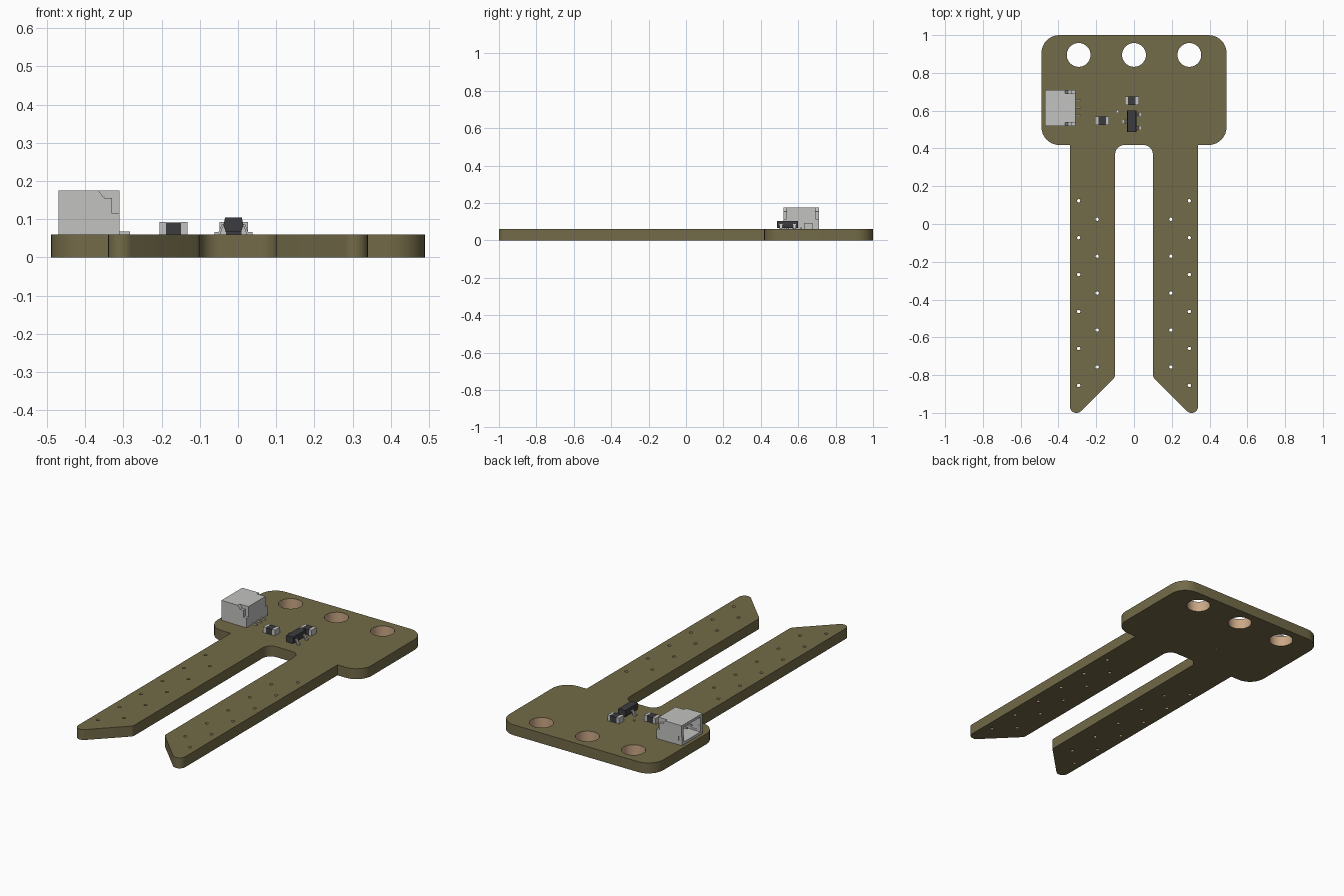
import bpy, bmesh, math
from mathutils import Vector

if "Cube" in bpy.data.objects:
    bpy.data.objects.remove(bpy.data.objects["Cube"])


def material(name, rgb):
    m = bpy.data.materials.new(name)
    m.diffuse_color = (*rgb, 1)
    m.use_nodes = True
    m.node_tree.nodes["Principled BSDF"].inputs["Base Color"].default_value = m.diffuse_color
    return m


OLIVE = material("olive board", (0.17, 0.145, 0.065))
COPPER = material("copper plating", (0.60, 0.39, 0.24))
GREY = material("light grey", (0.54, 0.54, 0.53))
BLACK = material("dark grey", (0.045, 0.045, 0.05))


def finish(bm, name, mats):
    bmesh.ops.recalc_face_normals(bm, faces=bm.faces)
    me = bpy.data.meshes.new(name)
    bm.to_mesh(me)
    bm.free()
    for m in mats:
        me.materials.append(m)
    ob = bpy.data.objects.new(name, me)
    bpy.context.collection.objects.link(ob)
    bpy.ops.object.select_all(action='DESELECT')
    ob.select_set(True)
    bpy.context.view_layer.objects.active = ob
    bpy.ops.object.shade_smooth_by_angle(angle=math.radians(30))
    return ob


def add_box(bm, x0, x1, y0, y1, z0, z1):
    vs = bmesh.ops.create_cube(bm, size=1)['verts']
    for v in vs:
        v.co = ((x0 + x1) / 2 + v.co.x * (x1 - x0),
                (y0 + y1) / 2 + v.co.y * (y1 - y0),
                (z0 + z1) / 2 + v.co.z * (z1 - z0))


def boxes(name, mat, items):
    bm = bmesh.new()
    for b in items:
        add_box(bm, *b)
    return finish(bm, name, [mat])


def add_prism(bm, profile, y0, y1):
    """Extrude an (x, z) profile along y."""
    a = [bm.verts.new((x, y0, z)) for x, z in profile]
    b = [bm.verts.new((x, y1, z)) for x, z in profile]
    bm.faces.new(a)
    bm.faces.new(b[::-1])
    n = len(a)
    for i in range(n):
        j = (i + 1) % n
        bm.faces.new((a[i], b[i], b[j], a[j]))


def fillet(corners, steps=8):
    """Round the corners of a closed outline given as (x, y, radius)."""
    out = []
    for i, (x, y, r) in enumerate(corners):
        p = Vector((x, y))
        if r == 0:
            out.append(p)
            continue
        u = (Vector(corners[i - 1][:2]) - p).normalized()
        w = (Vector(corners[(i + 1) % len(corners)][:2]) - p).normalized()
        half = u.angle(w) / 2
        c = p + (u + w).normalized() * (r / math.sin(half))
        s = p + u * (r / math.tan(half)) - c
        e = p + w * (r / math.tan(half)) - c
        sweep = math.pi - 2 * half
        for k in range(steps + 1):
            t = k / steps
            out.append(c + (s * math.sin((1 - t) * sweep) + e * math.sin(t * sweep)) / math.sin(sweep))
    return out


def circle(x, y, r, n):
    return [Vector((x + r * math.cos(2 * math.pi * i / n), y + r * math.sin(2 * math.pi * i / n)))
            for i in range(n)]


# Circuit board: rounded head with two pointed prongs
T = 0.06
half = [(0.49, 1.0, 0.095), (0.49, 0.418, 0.095), (0.34, 0.418, 0),
        (0.34, -1.05, 0.035), (0.10, -0.81, 0.03), (0.10, 0.418, 0.05)]
outline = fillet(half + [(-x, y, r) for x, y, r in reversed(half)])

# Mounting holes, prong holes and one via
loops = [(outline, 0)]
for x in (-0.293, 0, 0.293):
    loops.append((circle(x, 0.895, 0.063, 40), 1))
for s in (-1, 1):
    for i in range(6):
        loops.append((circle(s * 0.293, 0.123 - 0.1955 * i, 0.009, 12), 1))
    for i in range(5):
        loops.append((circle(s * 0.195, 0.025 - 0.1955 * i, 0.009, 12), 1))
loops.append((circle(-0.087, 0.595, 0.006, 12), 1))

bm = bmesh.new()
cap_edges = ([], [])
for pts, mat in loops:
    rings = [[bm.verts.new((p.x, p.y, z)) for p in pts] for z in (0, T)]
    n = len(pts)
    for i in range(n):
        j = (i + 1) % n
        for ring, edges in zip(rings, cap_edges):
            edges.append(bm.edges.new((ring[i], ring[j])))
        f = bm.faces.new((rings[0][i], rings[0][j], rings[1][j], rings[1][i]))
        f.material_index = mat
for edges, up in zip(cap_edges, (-1, 1)):
    bmesh.ops.triangle_fill(bm, use_beauty=True, use_dissolve=False, edges=edges, normal=(0, 0, up))
finish(bm, "circuit_board", [OLIVE, COPPER])

# Cable connector: open towards -x, with stepped side walls
bm = bmesh.new()
wall = [(-0.41, T), (-0.31, T), (-0.31, 0.115), (-0.33, 0.115), (-0.33, 0.155),
        (-0.35, 0.155), (-0.365, 0.175), (-0.47, 0.175), (-0.47, 0.11),
        (-0.45, 0.11), (-0.45, 0.085), (-0.41, 0.085)]
tab = [(-0.47, T), (-0.41, T), (-0.41, 0.085), (-0.45, 0.085), (-0.45, 0.11), (-0.47, 0.11)]
for y0, y1, d in ((0.52, 0.538, 1), (0.692, 0.71, -1)):
    add_prism(bm, wall, y0, y1)
    add_prism(bm, tab, y0 + 0.002 * d, y1 + 0.002 * d)
add_box(bm, -0.47, -0.31, 0.538, 0.692, 0.16, 0.175)
add_box(bm, -0.47, -0.31, 0.538, 0.692, T, 0.075)
add_box(bm, -0.35, -0.31, 0.538, 0.692, 0.075, 0.16)
finish(bm, "connector_housing", [GREY])

# Connector contacts: pins inside and solder tails behind
pins = []
for y in (0.575, 0.615, 0.655):
    pins.append((-0.44, -0.35, y - 0.005, y + 0.005, 0.112, 0.122))
    pins.append((-0.31, -0.282, y - 0.004, y + 0.004, T, 0.068))
boxes("connector_contacts", GREY, pins)

# Two chip components with metal end caps
for i, (x, y) in enumerate(((-0.169, 0.546), (-0.011, 0.653)), 1):
    boxes(f"chip_body_{i}", BLACK, [(x - 0.02, x + 0.02, y - 0.023, y + 0.023, T, 0.092)])
    boxes(f"chip_end_caps_{i}", GREY,
          [(x + a, x + b, y - 0.023, y + 0.023, T, 0.093) for a, b in ((-0.037, -0.02), (0.02, 0.037))])

# Three-legged transistor: bevelled body and bent leads
bm = bmesh.new()
cx = -0.012
add_prism(bm, [(cx - 0.02, 0.066), (cx + 0.02, 0.066), (cx + 0.026, 0.085), (cx + 0.022, 0.104),
               (cx - 0.022, 0.104), (cx - 0.026, 0.085)], 0.487, 0.60)
finish(bm, "transistor_body", [BLACK])

bm = bmesh.new()
lead = [(0.02, 0.088), (0.03, 0.088), (0.039, 0.066), (0.05, 0.066), (0.05, T),
        (0.035, T), (0.027, 0.081), (0.02, 0.081)]
for s, y in ((1, 0.507), (1, 0.58), (-1, 0.5435)):
    add_prism(bm, [(cx + s * x, z) for x, z in lead], y - 0.008, y + 0.008)
finish(bm, "transistor_leads", [GREY])
